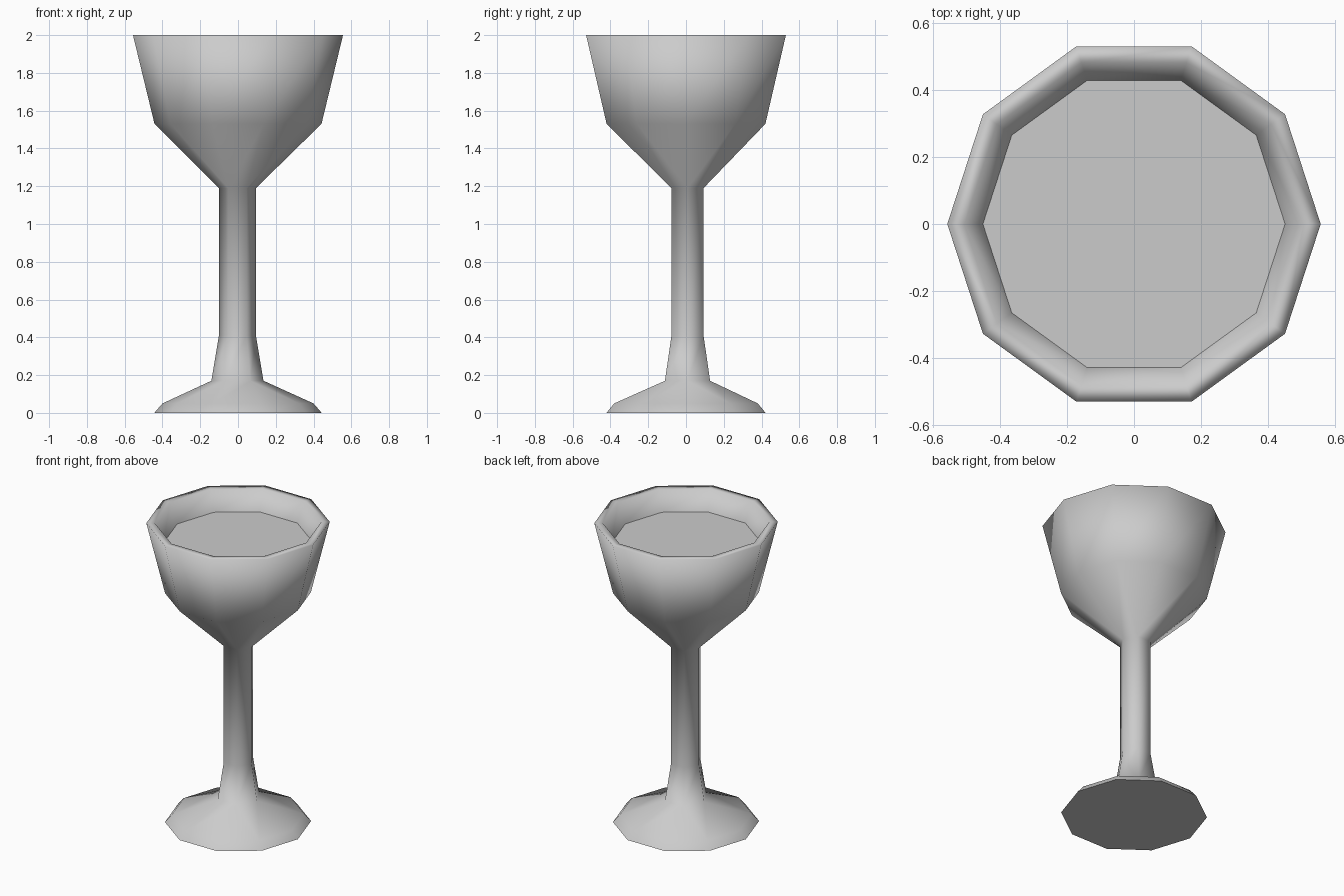
import bpy, bmesh
from math import cos, sin, tau

cube = bpy.data.objects.get("Cube")
if cube:
    bpy.data.objects.remove(cube, do_unlink=True)

grey = bpy.data.materials.new("plain grey")
grey.use_nodes = True
GREY = (0.6, 0.6, 0.6, 1)
grey.diffuse_color = GREY
grey.node_tree.nodes["Principled BSDF"].inputs["Base Color"].default_value = GREY


def ring(bm, sides, radius, z, cx=0.0, cy=0.0):
    return [bm.verts.new((cx + radius * cos(tau * k / sides),
                          cy + radius * sin(tau * k / sides), z))
            for k in range(sides)]


def join(bm, low, high):
    """Skin two rings: quads when the counts match, else triangles by angle."""
    n, m = len(low), len(high)
    if n == m:
        for k in range(n):
            q = (k + 1) % n
            bm.faces.new((low[k], low[q], high[q], high[k]))
        return
    i = j = 0
    while i < n or j < m:
        a, b = low[i % n], high[j % m]
        if j == m or (i < n and (i + 0.5) / n < (j + 0.5) / m):
            i += 1
            bm.faces.new((a, low[i % n], b))
        else:
            j += 1
            bm.faces.new((a, high[j % m], b))


def finish(bm, name):
    mesh = bpy.data.meshes.new(name)
    bm.to_mesh(mesh)
    bm.free()
    mesh.materials.append(grey)
    obj = bpy.data.objects.new(name, mesh)
    bpy.context.collection.objects.link(obj)


# Goblet: ten-sided foot and bowl on a six-sided stem set slightly off centre
OFF = (-0.003, 0.008)
bm = bmesh.new()
rings = [
    ring(bm, 10, 0.443, 0.0),
    ring(bm, 10, 0.40, 0.05),
    ring(bm, 6, 0.138, 0.17, *OFF),
    ring(bm, 6, 0.098, 0.41, *OFF),
    ring(bm, 6, 0.098, 1.19, *OFF),
    ring(bm, 10, 0.442, 1.53),
    ring(bm, 10, 0.556, 2.0),
    ring(bm, 10, 0.505, 2.0),
    ring(bm, 10, 0.45, 1.87),
]
for low, high in zip(rings, rings[1:]):
    join(bm, low, high)
for face in bm.faces:
    face.smooth = True
# Flat underside of the foot
bm.faces.new(rings[0][::-1])
finish(bm, "goblet")

# Flat surface of the drink
bm = bmesh.new()
bm.faces.new(ring(bm, 10, 0.45, 1.87))
finish(bm, "drink_surface")
